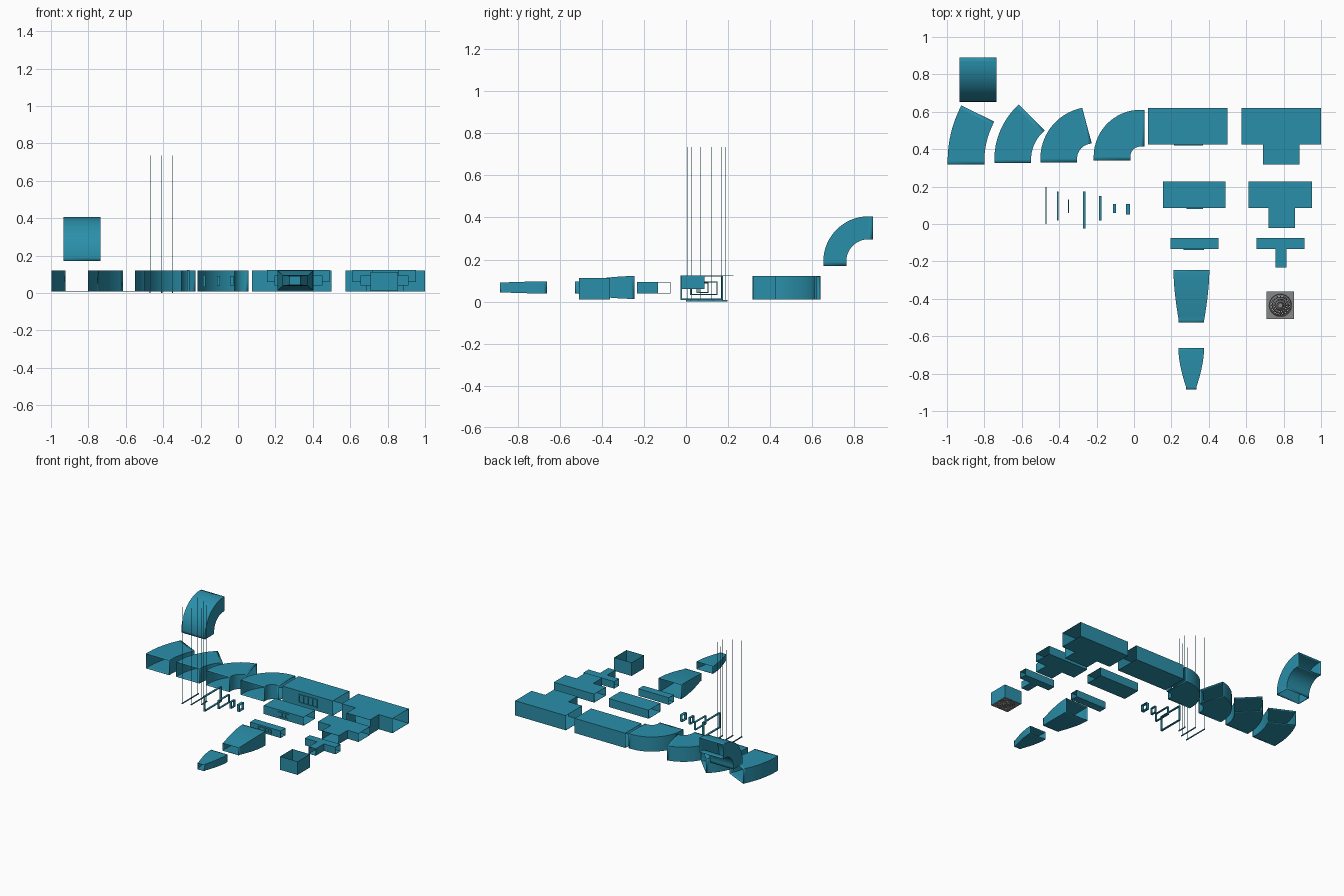
import bpy, bmesh, math
from mathutils import Vector

if "Cube" in bpy.data.objects:
    bpy.data.objects.remove(bpy.data.objects["Cube"])


def material(name, col):
    m = bpy.data.materials.new(name)
    m.diffuse_color = (*col, 1)
    m.use_nodes = True
    m.node_tree.nodes["Principled BSDF"].inputs["Base Color"].default_value = m.diffuse_color
    return m


TEAL = material("teal_sheet", (0.023, 0.275, 0.40))
GREY = material("grey_metal", (0.25, 0.24, 0.24))


def make(name, verts, faces, mat=TEAL, wall=0.0, smooth=False):
    me = bpy.data.meshes.new(name)
    me.from_pydata(verts, [], faces)
    bm = bmesh.new()
    bm.from_mesh(me)
    bmesh.ops.recalc_face_normals(bm, faces=bm.faces)
    bm.to_mesh(me)
    bm.free()
    me.materials.append(mat)
    ob = bpy.data.objects.new(name, me)
    bpy.context.collection.objects.link(ob)
    if wall:
        s = ob.modifiers.new("wall", 'SOLIDIFY')
        s.thickness = wall
        s.offset = 0
    if smooth:
        bpy.ops.object.select_all(action='DESELECT')
        ob.select_set(True)
        bpy.context.view_layer.objects.active = ob
        bpy.ops.object.shade_smooth_by_angle(angle=math.radians(30))
    return ob


def loft(name, rings, mat=TEAL, wall=0.002, smooth=False):
    """Open tube through a list of closed rings."""
    n = len(rings[0])
    verts = [p for r in rings for p in r]
    faces = [(i * n + j, i * n + (j + 1) % n, (i + 1) * n + (j + 1) % n, (i + 1) * n + j)
             for i in range(len(rings) - 1) for j in range(n)]
    return make(name, verts, faces, mat, wall, smooth)


def box_data(x0, x1, y0, y1, z0, z1):
    v = [(x, y, z) for x in (x0, x1) for y in (y0, y1) for z in (z0, z1)]
    f = [(0, 1, 3, 2), (4, 6, 7, 5), (0, 4, 5, 1), (2, 3, 7, 6), (0, 2, 6, 4), (1, 5, 7, 3)]
    return v, f


def boxes(name, items, mat=TEAL):
    verts, faces = [], []
    for b in items:
        v, f = box_data(*b)
        faces += [tuple(i + len(verts) for i in q) for q in f]
        verts += v
    return make(name, verts, faces, mat)


def rect_x(x, y0, y1, z0, z1):
    return [(x, y0, z0), (x, y1, z0), (x, y1, z1), (x, y0, z1)]


def elbow(name, u0, v0, width, radius, deg, h0, h1, vertical=False, collar=0.02):
    """Bend turning from +v towards +u, with a straight collar at both ends."""
    cu, cv, a = u0 + width + radius, v0 + collar, math.radians(deg)
    steps = max(5, round(deg / 6))
    pairs = [[(u0, v0), (u0 + width, v0)]]
    for i in range(steps + 1):
        t = a * i / steps
        pairs.append([(cu - r * math.cos(t), cv + r * math.sin(t))
                      for r in (radius + width, radius)])
    pairs.append([(u + collar * math.sin(a), v + collar * math.cos(a)) for u, v in pairs[-1]])
    rings = []
    for o, i in pairs:
        ring = [(*o, h0), (*i, h0), (*i, h1), (*o, h1)]
        rings.append([(h, u, v) for u, v, h in ring] if vertical else ring)
    loft(name, rings, smooth=True)


def tee(name, x0, x1, y0, y1, bx0, bx1, by, z0, z1):
    p = [(x0, y0), (bx0, y0), (bx0, by), (bx1, by), (bx1, y0), (x1, y0), (x1, y1), (x0, y1)]
    verts = [(*q, z0) for q in p] + [(*q, z1) for q in p]
    faces = [tuple(range(8)), tuple(range(8, 16))]
    for i in (0, 1, 3, 4, 6):  # the three duct mouths stay open
        faces.append((i, i + 1, i + 9, i + 8))
    make(name, verts, faces, wall=0.002)


def grille(name, x0, x1, y, zc, h, slots):
    t, z0, z1 = 0.006, zc - h / 2, zc + h / 2
    parts = [(x0, x1, y - t, y, z0, z0 + t), (x0, x1, y - t, y, z1 - t, z1)]
    for i in range(slots + 1):
        x = x0 + (x1 - x0 - t) * i / slots
        parts.append((x, x + t, y - t, y, z0 + t, z1 - t))
    boxes(name, parts)


# Horizontal and vertical elbows
for nm, u, v, r, deg in (("elbow_shallow", -0.996, 0.317, 0.44, 26),
                         ("elbow_half", -0.746, 0.325, 0.20, 45),
                         ("elbow_steep", -0.50, 0.33, 0.08, 75),
                         ("elbow_right_angle", -0.215, 0.34, 0.055, 90)):
    elbow(nm, u, v, 0.195, r, deg, 0.01, 0.12)
elbow("elbow_vertical", 0.654, 0.17, 0.108, 0.107, 90, -0.932, -0.735, vertical=True)

# Straight ducts with grilles, and matching tees
SIZES = (
    ("large", 0.425, 0.62, 0.01, 0.12, (0.075, 0.50), (0.215, 0.37, 0.065, 4),
     (0.575, 1.0, 0.69, 0.885, 0.318)),
    ("medium", 0.087, 0.226, 0.06, 0.123, (0.155, 0.49), (0.28, 0.37, 0.04, 3),
     (0.612, 0.952, 0.72, 0.86, -0.022)),
    ("small", -0.133, -0.075, 0.04, 0.092, (0.195, 0.452), (0.265, 0.375, 0.03, 4),
     (0.655, 0.912, 0.757, 0.815, -0.232)),
)
for nm, y0, y1, z0, z1, (sx0, sx1), (gx0, gx1, gh, gn), (tx0, tx1, bx0, bx1, by) in SIZES:
    loft("straight_duct_" + nm, [rect_x(x, y0, y1, z0, z1) for x in (sx0, sx1)])
    grille("side_grille_" + nm, gx0, gx1, y0, (z0 + z1) / 2, gh, gn)
    tee("tee_duct_" + nm, tx0, tx1, y0, y1, bx0, bx1, by, z0, z1)


# Reducers with gently bulging sides
def reducer(name, xc, ya, yb, wa, wb, za, zb, ha, hb):
    rings = []
    for i in range(11):
        t = i / 10
        k = t ** 1.6
        w, z, h = wa + (wb - wa) * k, za + (zb - za) * k, ha + (hb - ha) * k
        y = ya - 0.015 + (yb - ya + 0.03) * t
        ring = [(xc + sx * w / 2, y, z + sz * h / 2)
                for sx, sz in ((-1, -1), (1, -1), (1, 1), (-1, 1))]
        if i == 0:
            rings.append([(x, ya, q) for x, _, q in ring])
        rings.append(ring)
    rings.append([(x, yb, q) for x, _, q in rings[-1]])
    loft(name, rings, smooth=True)


reducer("reducer_large", 0.307, -0.245, -0.527, 0.19, 0.135, 0.067, 0.066, 0.107, 0.056)
reducer("reducer_small", 0.306, -0.662, -0.885, 0.135, 0.055, 0.067, 0.067, 0.056, 0.046)

# Ceiling diffuser: open box, square face plate, stepped cones, blades and hub
cx, cy, half, zb = 0.783, -0.435, 0.073, 0.012
corners = ((-1, -1), (1, -1), (1, 1), (-1, 1))
loft("diffuser_box", [[(cx + a * half, cy + b * half, z) for a, b in corners]
                      for z in (zb, 0.112)])
ANG = [math.tau * i / 32 for i in range(32)]


def circle(r, z):
    return [(cx + r * math.cos(t), cy + r * math.sin(t), z) for t in ANG]


square = []
for t in ANG:
    m = half / max(abs(math.cos(t)), abs(math.sin(t)))
    square.append((cx + m * math.cos(t), cy + m * math.sin(t), zb))
loft("diffuser_plate", [square, circle(0.06, zb)], GREY, 0.003)
for i, r in enumerate((0.06, 0.045, 0.03)):
    loft(f"diffuser_cone_{i + 1}", [circle(r, zb), circle(r - 0.011, zb + 0.025)],
         GREY, 0.002, True)
make("diffuser_hub", circle(0.015, zb), [tuple(range(32))], GREY, 0.004)
bv, bf = [], []
for i in range(16):
    t = math.tau * i / 16
    d, s = Vector((math.cos(t), math.sin(t), 0)), Vector((-math.sin(t), math.cos(t), 0)) * 0.003
    c, k = Vector((cx, cy, zb + 0.006)), len(bv)
    up = Vector((0, 0, 0.004))
    bv += [c + d * 0.012 - s - up, c + d * 0.06 - s - up, c + d * 0.06 + s + up, c + d * 0.012 + s + up]
    bf.append((k, k + 1, k + 2, k + 3))
make("diffuser_blades", bv, bf, GREY, 0.001)

# Trapeze hangers: base bar and two long rods
for nm, x, y0, y1 in (("large", -0.47, 0.0, 0.198), ("medium", -0.408, 0.02, 0.175),
                      ("small", -0.351, 0.06, 0.13)):
    e, r = 0.003, 0.0012
    parts = [(x - e, x + e, y0, y1, 0.0, 0.007)]
    for y in (y0 + 0.008, y1 - 0.008):
        parts.append((x - r, x + r, y - r, y + r, 0.0, 0.735))
    boxes("hanger_" + nm, parts)

# Joining frames and sleeves
for nm, x, d, y0, y1, z0, z1, t in (("frame_large", -0.265, 0.014, -0.025, 0.175, 0.008, 0.124, 0.006),
                                    ("frame_medium", -0.18, 0.014, 0.02, 0.15, 0.032, 0.096, 0.005),
                                    ("frame_small", -0.105, 0.016, 0.06, 0.107, 0.04, 0.092, 0.005),
                                    ("sleeve_small", -0.033, 0.022, 0.05, 0.106, 0.04, 0.092, 0.004)):
    a, b = x - d / 2, x + d / 2
    boxes(nm, [(a, b, y0, y1, z0, z0 + t), (a, b, y0, y1, z1 - t, z1),
               (a, b, y0, y0 + t, z0 + t, z1 - t), (a, b, y1 - t, y1, z0 + t, z1 - t)])
